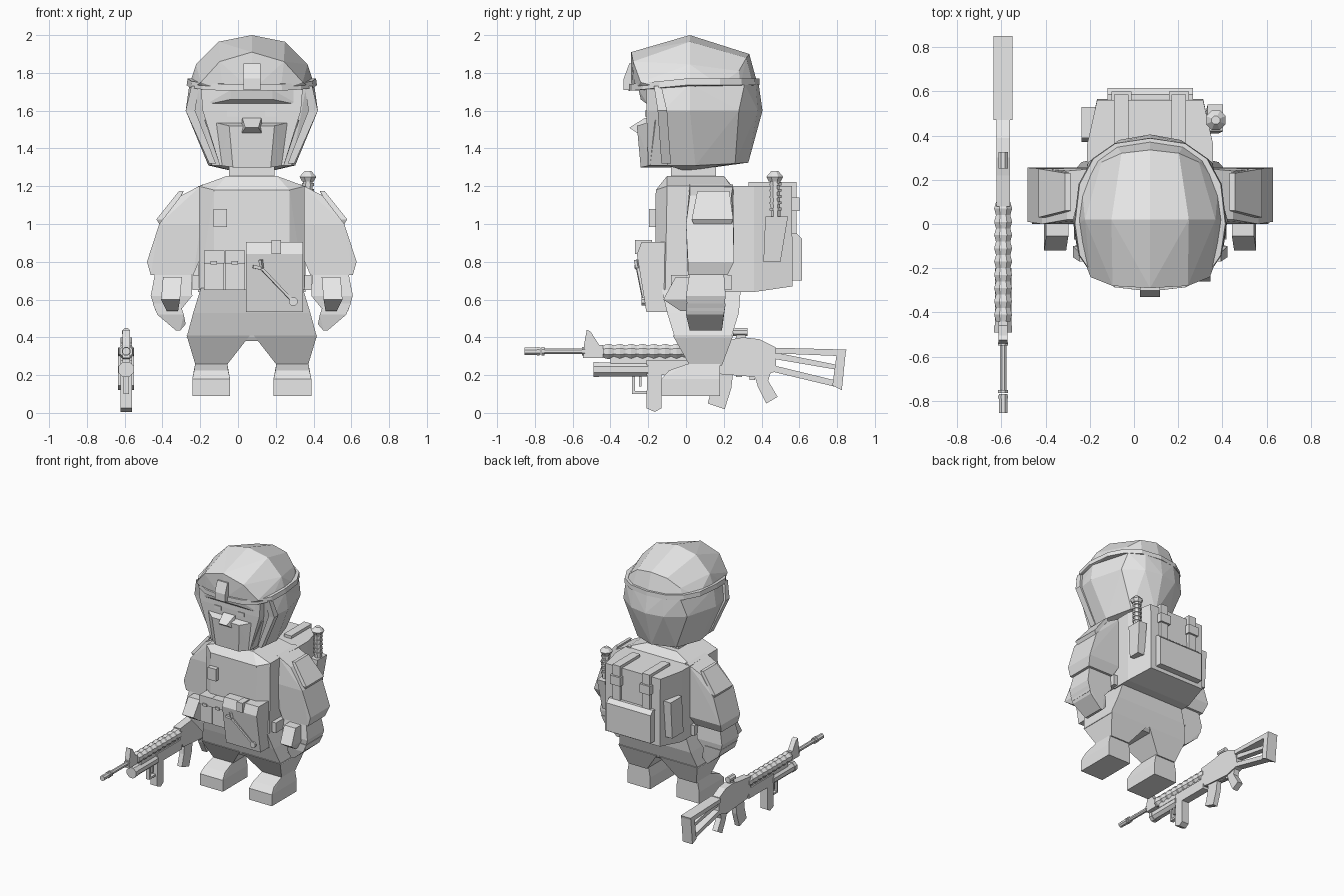
import bpy, bmesh, math
from mathutils import Vector, Matrix

cube = bpy.data.objects.get("Cube")
if cube:
    bpy.data.objects.remove(cube, do_unlink=True)

GREY = (0.8, 0.8, 0.8, 1)
mat = bpy.data.materials.new("plain grey")
mat.use_nodes = True
mat.diffuse_color = GREY
mat.node_tree.nodes["Principled BSDF"].inputs["Base Color"].default_value = GREY

CX = .073   # centre plane of the figure
GX = -.592  # centre plane of the rifle


def finish(name, bm):
    bmesh.ops.recalc_face_normals(bm, faces=bm.faces)
    mesh = bpy.data.meshes.new(name)
    bm.to_mesh(mesh)
    bm.free()
    mesh.materials.append(mat)
    obj = bpy.data.objects.new(name, mesh)
    bpy.context.collection.objects.link(obj)
    return obj


def span(x0, x1, y0, y1, z):
    """Four corners of a level rectangle."""
    return [(x, y, z) for x in (x0, x1) for y in (y0, y1)]


def layer(x, y0, y1, z):
    return span(-x, x, y0, y1, z)


def both(points):
    return points + [(-x, y, z) for x, y, z in points]


def solid(name, points, side=1, centre=CX):
    """Faceted convex block around the given points."""
    bm = bmesh.new()
    for x, y, z in points:
        bm.verts.new((centre + side * x, y, z))
    bmesh.ops.remove_doubles(bm, verts=bm.verts, dist=.0005)
    bmesh.ops.convex_hull(bm, input=bm.verts[:])
    loose = [v for v in bm.verts if not v.link_faces]
    bmesh.ops.delete(bm, geom=loose, context='VERTS')
    bmesh.ops.dissolve_limit(bm, angle_limit=.03, verts=bm.verts[:], edges=bm.edges[:])
    return finish(name, bm)


def box(name, x0, x1, y0, y1, z0, z1, centre=CX):
    return solid(name, span(x0, x1, y0, y1, z0) + span(x0, x1, y0, y1, z1), 1, centre)


def pair(name, points):
    for label, side in (("left_", 1), ("right_", -1)):
        solid(label + name, points, side)


def rod(name, a, b, r, r2=None, sides=8):
    a, b = Vector(a), Vector(b)
    turn = (b - a).to_track_quat('Z', 'Y').to_matrix().to_4x4()
    twist = Matrix.Rotation(math.pi / sides, 4, 'Z')
    bm = bmesh.new()
    bmesh.ops.create_cone(bm, cap_ends=True, segments=sides, radius1=r,
                          radius2=r if r2 is None else r2, depth=(b - a).length,
                          matrix=Matrix.Translation((a + b) / 2) @ turn @ twist)
    return finish(name, bm)


def barrel(name, y0, y1, z, r, r2=None):
    return rod(name, (GX, y0, z), (GX, y1, z), r, r2)


def prism(name, outline, width):
    """Side outline in y and z, given thickness across the rifle."""
    bm = bmesh.new()
    face = bm.faces.new([bm.verts.new((GX - width / 2, y, z)) for y, z in outline])
    new = bmesh.ops.extrude_face_region(bm, geom=[face])["geom"]
    moved = [v for v in new if isinstance(v, bmesh.types.BMVert)]
    bmesh.ops.translate(bm, verts=moved, vec=(width, 0, 0))
    return finish(name, bm)


def oval(rx, front, back, lift=0, count=16):
    """Squarish ring whose front dips slightly, like a helmet edge."""
    points = []
    for i in range(count):
        t = math.tau * i / count
        s, c = math.sin(t), math.cos(t)
        x = rx * math.copysign(abs(s) ** .8, s)
        y = back * c ** .8 if c > 0 else front * (-c) ** .8
        points.append((x, y, 1.735 + lift - .1 * max(0, -y)))
    return points


# Helmet dome, rim band and lamp mount
dome = [(0, -.29, 1.91), (.17, -.28, 1.86), (.27, -.24, 1.75),
        (0, .02, 2), (.175, .02, 1.965), (.295, .02, 1.845), (.33, .02, 1.74),
        (0, .335, 1.9), (.13, .32, 1.88), (.22, .28, 1.81)]
solid("helmet_dome", both(dome) + oval(.33, -.29, .38))
solid("helmet_band", oval(.345, -.305, .39) + oval(.34, -.305, .388, .035))
solid("helmet_mount", layer(.045, -.33, -.26, 1.71) + layer(.045, -.33, -.26, 1.77)
      + layer(.045, -.3, -.26, 1.85))

# Hooded head
hood = [(.33, .02, 1.74), (.29, -.17, 1.74), (.24, .31, 1.74), (.13, .37, 1.74), (0, .385, 1.74),
        (.35, .02, 1.6), (.33, -.12, 1.6), (.28, .28, 1.6), (.14, .38, 1.6), (0, .405, 1.6),
        (.21, -.1, 1.31), (.23, .05, 1.31), (.17, .26, 1.32), (0, .33, 1.325), (.1, 0, 1.28)]
solid("hood", both(hood))
solid("face", layer(.27, -.21, 0, 1.72) + layer(.26, -.21, 0, 1.6)
      + layer(.17, -.2, 0, 1.31))
solid("brow", layer(.25, -.2, -.1, 1.72) + layer(.11, -.25, -.1, 1.71)
      + layer(.25, -.2, -.1, 1.63) + layer(.11, -.24, -.1, 1.66))
solid("mask", layer(.25, -.16, -.05, 1.55) + layer(.12, -.26, -.05, 1.52)
      + layer(.17, -.19, -.05, 1.31) + layer(.1, -.24, -.05, 1.3))
solid("mask_nose", layer(.05, -.22, -.2, 1.56) + layer(.035, -.3, -.2, 1.51)
      + layer(.06, -.24, -.2, 1.47))
pair("eye", span(.07, .13, -.216, -.2, 1.57) + span(.07, .13, -.216, -.2, 1.6))
pair("hood_strap_upper", span(.28, .32, -.17, -.13, 1.73) + span(.3, .35, -.15, -.1, 1.6))
pair("hood_strap_lower", span(.3, .35, -.15, -.1, 1.6) + span(.19, .225, -.13, -.08, 1.32))
solid("neck", layer(.12, -.08, .16, 1.2) + layer(.12, -.08, .16, 1.31))

# Torso, belt and trousers
solid("torso", layer(.13, -.1, .2, 1.255) + layer(.2, -.16, .26, 1.18)
      + layer(.28, -.1, .24, 1.2) + layer(.2, -.165, .28, .65) + layer(.28, -.11, .27, .65))
solid("belt", layer(.315, -.08, .24, .65) + layer(.315, -.08, .24, .73))
solid("hips", layer(.27, -.13, .29, .66) + layer(.31, -.1, .28, .53)
      + layer(.345, -.06, .24, .4) + layer(.04, -.05, .22, .38))
pair("trouser_leg", span(.01, .345, -.07, .25, .41) + span(.135, .297, .02, .19, .25))
pair("boot", span(.115, .315, -.13, .18, .09) + span(.115, .315, -.13, .18, .18)
     + span(.125, .305, -.09, .18, .225) + span(.13, .3, .01, .18, .26))

# Arms, gloves and shoulder plates
pair("sleeve", span(.24, .26, .02, .25, 1.21) + span(.36, .375, .02, .24, 1.15)
     + span(.27, .49, 0, .25, 1) + span(.28, .555, .01, .255, .8)
     + span(.31, .535, .01, .22, .73))
pair("forearm", span(.32, .51, .02, .2, .75) + span(.315, .535, 0, .21, .62)
     + span(.38, .51, .01, .2, .54))
pair("glove", span(.38, .525, 0, .21, .58) + span(.36, .5, .0, .2, .52)
     + span(.35, .39, .02, .19, .47) + span(.38, .4, .02, .19, .435))
pair("thumb", span(.37, .47, -.055, .02, .72) + span(.38, .48, -.12, .02, .6)
     + span(.39, .45, -.03, .03, .54))
pair("shoulder_plate", span(.36, .385, .06, .23, 1.175) + span(.45, .505, .03, .25, 1.025)
     + span(.45, .49, .04, .24, 1))

# Chest badge and ammunition pouches
box("chest_badge", -.203, -.13, -.197, -.15, .985, 1.08)
for i in range(2):
    x = -.253 + i * .11
    box("ammo_pouch", x, x + .107, -.22, -.1, .65, .8)
    box("ammo_pouch_flap", x, x + .108, -.23, -.1, .79, .86)
    box("ammo_pouch_tab", x + .035, x + .07, -.24, -.2, .785, .805)

# Tool bag with its clip and spanner
solid("tool_bag", span(-.03, .272, -.235, -.1, .905) + span(-.03, .272, -.26, -.1, .84)
      + span(-.03, .272, -.21, -.1, .535))
box("tool_bag_clip", .105, .155, -.27, -.18, .84, .915)
head, tail = Vector((.125, -.256, .765)), Vector((.292, -.221, .59))
rod("spanner_shaft", head, tail, .01, sides=4)
rod("spanner_ring", tail + Vector((0, .01, 0)), tail - Vector((0, .015, 0)), .024)
for dx, dz in ((-.045, .01), (-.005, .045)):
    rod("spanner_jaw", head, head + Vector((dx, -.008, dz)), .012, sides=4)

# Backpack
solid("backpack", layer(.285, .2, .36, 1.2) + layer(.24, .2, .56, 1.2)
      + layer(.285, .2, .36, .64) + layer(.24, .2, .565, .67))
solid("backpack_pocket", layer(.193, .5, .585, .95) + layer(.193, .5, .615, .92)
      + layer(.193, .5, .615, .7))
for x in (-.13, .13):
    box("pack_strap_top", x - .033, x + .033, .33, .585, 1.18, 1.222)
    box("pack_strap_back", x - .033, x + .033, .54, .585, .93, 1.222)
    box("pack_buckle", x - .045, x + .045, .55, .6, 1.07, 1.14)
solid("pack_side_pouch", span(-.31, -.22, .37, .51, .73) + span(-.31, -.22, .39, .53, 1.02))

# Knife in its sheath
solid("knife_sheath", span(.25, .31, .41, .5, .8) + span(.26, .33, .42, .54, 1.04))
rod("knife_handle", (.37, .475, 1.03), (.37, .47, 1.24), .027)
for i in range(5):
    z = 1.07 + i * .033
    rod("knife_grip_ring", (.37, .475, z), (.37, .474, z + .015), .034)
rod("knife_pommel_base", (.37, .47, 1.225), (.37, .47, 1.25), .034, .048)
rod("knife_pommel", (.37, .47, 1.25), (.37, .47, 1.28), .048, .02)

# Rifle: barrel, sight and ribbed handguard
barrel("rifle_barrel", -.75, -.4, .326, .016)
barrel("rifle_muzzle", -.855, -.77, .326, .021)
for y in (-.79, -.765, -.55):
    barrel("rifle_collar", y, y + .015, .326, .024)
prism("rifle_front_sight", [(-.545, .29), (-.54, .36), (-.525, .44), (-.505, .43),
                            (-.46, .36), (-.44, .36), (-.44, .29)], .04)
RIBS = 9
for i in range(RIBS):
    y, step = -.44 + i * .06, .03
    barrel("rifle_guard_rib", y, y + step, .325, .035, .044)
    barrel("rifle_guard_groove", y + step, y + 2 * step, .325, .044, .035)

# Rifle: body, magazine, grip and stock
prism("rifle_body", [(.08, .37), (.22, .385), (.3, .4), (.39, .39), (.47, .35), (.48, .22),
                     (.37, .19), (.12, .21), (.08, .28)], .06)
prism("rifle_magazine", [(.15, .24), (.25, .22), (.24, .13), (.205, .02), (.115, .05),
                         (.14, .14)], .04)
prism("rifle_grip", [(.36, .21), (.45, .22), (.435, .17), (.485, .085), (.425, .05),
                     (.38, .14)], .045)
for y, z in ((.265, .19), (.335, .175)):
    prism("trigger_guard", [(y, z), (y + .03, z), (y + .035, z + .03), (y, z + .03)], .03)
prism("stock_top", [(.47, .345), (.85, .335), (.84, .3), (.47, .315)], .085)
prism("stock_middle", [(.47, .32), (.82, .25), (.82, .225), (.47, .285)], .045)
prism("stock_bottom", [(.47, .25), (.82, .165), (.825, .13), (.47, .215)], .06)
prism("stock_butt", [(.8, .33), (.847, .335), (.825, .12), (.775, .145)], .085)
prism("scope_mount", [(.26, .38), (.32, .38), (.31, .425), (.27, .425)], .03)
barrel("scope", .25, .325, .427, .023)

# Launcher under the handguard
barrel("launcher_tube", -.49, -.2, .23, .04)
barrel("launcher_rim", -.49, -.46, .23, .044)
box("launcher_rail", -.02, .02, -.4, .12, .22, .3, GX)
box("launcher_rear", -.03, .03, -.21, .1, .2, .28, GX)
prism("launcher_grip", [(-.205, .235), (-.13, .235), (-.13, .025), (-.165, .005),
                        (-.21, .025)], .06)
for y0, y1, z0, z1 in ((-.285, -.27, .1, .21), (-.285, -.2, .1, .115), (-.25, -.235, .14, .2)):
    box("launcher_trigger", -.015, .015, y0, y1, z0, z1, GX)
